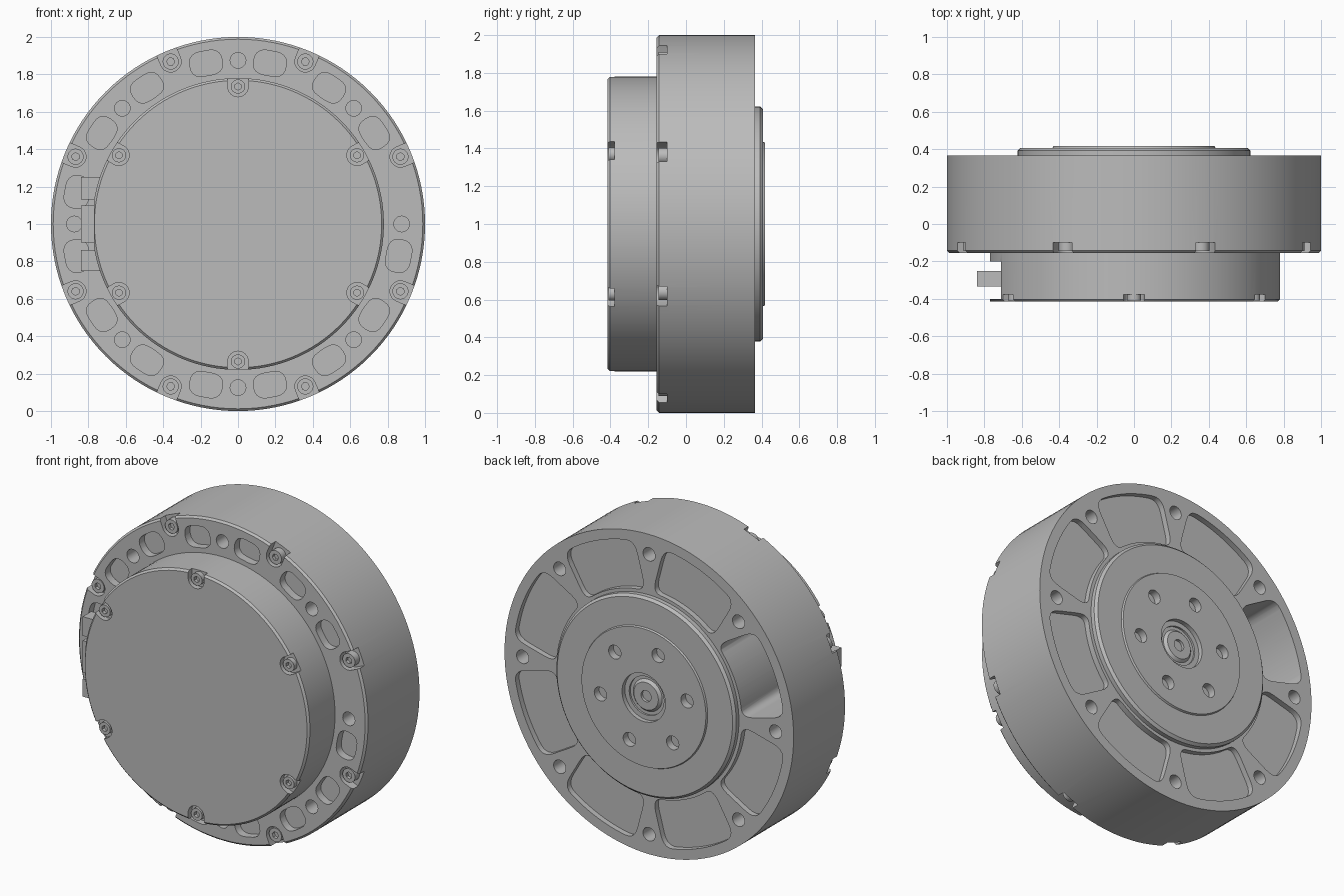
import bpy, bmesh
from math import sin, cos, pi, radians
from mathutils import Vector

cube = bpy.data.objects.get("Cube")
if cube:
    bpy.data.objects.remove(cube, do_unlink=True)

metal = bpy.data.materials.new("grey metal")
metal.use_nodes = True
GREY = (0.5, 0.5, 0.5, 1)
metal.diffuse_color = GREY
metal.node_tree.nodes["Principled BSDF"].inputs["Base Color"].default_value = GREY


def finish(name, bm):
    bmesh.ops.recalc_face_normals(bm, faces=bm.faces)
    mesh = bpy.data.meshes.new(name)
    bm.to_mesh(mesh)
    bm.free()
    mesh.materials.append(metal)
    ob = bpy.data.objects.new(name, mesh)
    bpy.context.collection.objects.link(ob)
    return ob


def lathe(name, profile, steps=128):
    """Spin (radius, y) points around the horizontal axis through z = 1."""
    bm = bmesh.new()
    vs = [bm.verts.new((r, y, 1)) for r, y in profile]
    es = [bm.edges.new(pair) for pair in zip(vs, vs[1:])]
    bmesh.ops.spin(bm, geom=vs + es, cent=(0, 0, 1), axis=(0, 1, 0),
                   angle=2 * pi, steps=steps, use_merge=True)
    bmesh.ops.remove_doubles(bm, verts=bm.verts, dist=1e-5)
    return finish(name, bm)


def prisms(name, items):
    """Each item is (outline in x/z about the axis, y start, y end)."""
    bm = bmesh.new()
    for pts, y0, y1 in items:
        a = [bm.verts.new((x, y0, 1 + z)) for x, z in pts]
        b = [bm.verts.new((x, y1, 1 + z)) for x, z in pts]
        bm.faces.new(a)
        bm.faces.new(b[::-1])
        for i in range(len(a)):
            j = (i + 1) % len(a)
            bm.faces.new((a[i], b[i], b[j], a[j]))
    return finish(name, bm)


def cut(ob, items):
    cutter = prisms("cutter", items)
    cutter.hide_render = True
    mod = ob.modifiers.new("cut", 'BOOLEAN')
    mod.operation, mod.solver, mod.object = 'DIFFERENCE', 'EXACT', cutter
    mod.use_self = True
    bpy.context.view_layer.objects.active = ob
    bpy.ops.object.modifier_apply(modifier=mod.name)
    bpy.data.objects.remove(cutter, do_unlink=True)


def circle(r, n=24, u=0):
    return [(u + r * cos(2 * pi * i / n), r * sin(2 * pi * i / n)) for i in range(n)]


def rect(x0, x1, z0, z1):
    return [(x0, z0), (x1, z0), (x1, z1), (x0, z1)]


def turn(pts, deg):
    a = radians(deg)
    return [(u * cos(a) - v * sin(a), u * sin(a) + v * cos(a)) for u, v in pts]


def rounded(pts, radius, n=5):
    """Replace every corner with a short curve."""
    out = []
    for i, p in enumerate(pts):
        p = Vector(p)
        ends = []
        for q in (pts[i - 1], pts[(i + 1) % len(pts)]):
            d = Vector(q) - p
            ends.append(p + d.normalized() * min(radius, d.length * 0.49))
        for k in range(n + 1):
            t = k / n
            out.append(tuple((1 - t) ** 2 * ends[0] + 2 * t * (1 - t) * p + t * t * ends[1]))
    return out


def u_slot(u, r, reach):
    """Round-ended slot that opens outwards."""
    arc = [(u + r * cos(pi / 2 + pi * i / 12), r * sin(pi / 2 + pi * i / 12)) for i in range(13)]
    return arc + [(reach, -r), (reach, r)]


# Outlines in (radial, tangential) space
def arc(r, half):
    return [(r * cos(radians(half * k / 2)), r * sin(radians(half * k / 2))) for k in range(-2, 3)]


pocket = rounded(arc(0.94, 16.3) + arc(0.645, 20.3)[::-1], 0.08)
oval = rounded(rect(0.81, 0.942, -0.088, 0.088), 0.065)
EIGHTHS = range(0, 360, 45)

# Main housing with rear pockets, front recesses and bolt holes
FRONT, BACK = -0.155, 0.365
housing = lathe("housing", [(0, FRONT), (0.988, FRONT), (1, FRONT + 0.012), (1, BACK), (0, BACK)])
cuts = []
for a in EIGHTHS:
    mid = a + 22.5
    floor = -0.03 if mid == 157.5 else BACK - 0.035
    cuts.append((turn(pocket, mid), floor, BACK + 0.1))
    cuts.append((turn(circle(0.042, u=0.875), a), BACK - 0.12, BACK + 0.1))
    cuts.append((turn(circle(0.042, u=0.875), a), FRONT - 0.1, FRONT + 0.1))
    cuts.append((turn(u_slot(0.94, 0.056, 1.1), mid), FRONT - 0.1, FRONT + 0.055))
    for side in (-11.25, 11.25):
        if a + side != 11.25:
            cuts.append((turn(oval, a + side), FRONT - 0.1, FRONT + 0.05))
cut(housing, cuts)

# Front cover with screw slots and a flat for the connectors
TOP = -0.415
SIXTHS = range(30, 390, 60)
cover = lathe("front_cover", [(0, TOP), (0.768, TOP), (0.78, TOP + 0.012), (0.78, FRONT + 0.01), (0, FRONT + 0.01)])
cut(cover, [(turn(u_slot(0.735, 0.055, 0.9), a), TOP - 0.1, TOP + 0.037) for a in SIXTHS])
cut(cover, [(rect(-1, -0.71, -0.33, 0.33), TOP + 0.013, -0.2)])
cut(cover, [(rect(-1, -0.77, -0.4, 0.4), TOP - 0.1, FRONT + 0.1)])

# Connectors on the side of the cover
connectors = [prisms("connector", [(rect(-0.84, -0.70, z0, z1), -0.335, -0.25)])
              for z0, z1 in ((-0.25, -0.14), (-0.1, 0.1), (0.13, 0.25))]

# Output hub with stepped rim, centre bore and bolt circle
hub = lathe("output_hub", [(0, BACK - 0.01), (0.622, BACK - 0.01), (0.622, 0.392), (0.607, 0.407),
                           (0.435, 0.407), (0.43, 0.418), (0, 0.418)])
cut(hub, [(turn(circle(0.043, u=0.305), a), 0.37, 0.5) for a in range(-11, 349, 60)]
    + [(circle(0.15, 48), 0.37, 0.5)])
boss = lathe("hub_bearing", [(0.035, 0.36), (0.035, 0.395), (0.085, 0.395), (0.095, 0.385),
                             (0.1, 0.378), (0.12, 0.378), (0.12, 0.39), (0.15, 0.39), (0.15, 0.36)], 48)
plug = lathe("shaft_end", [(0, 0.36), (0.04, 0.36), (0.04, 0.378), (0, 0.378)], 24)


# Socket head screws
def screws(name, u, r, angles, y0, y1):
    ob = prisms(name, [(turn(circle(r, u=u), a), y0, y1) for a in angles])
    cut(ob, [(turn(circle(r * 0.5, 6, u), a), y0 - 0.1, y0 + 0.02) for a in angles])
    return ob


housing_screws = screws("housing_screws", 0.94, 0.043, [a + 22.5 for a in EIGHTHS],
                        FRONT + 0.01, FRONT + 0.06)
cover_screws = screws("cover_screws", 0.735, 0.038, SIXTHS, TOP + 0.006, TOP + 0.045)

# Smooth the round walls and keep the edges crisp
bpy.ops.object.select_all(action='DESELECT')
for ob in [housing, cover, hub, boss, plug, housing_screws, cover_screws]:
    ob.select_set(True)
    bpy.context.view_layer.objects.active = ob
bpy.ops.object.shade_smooth_by_angle(angle=radians(30))
